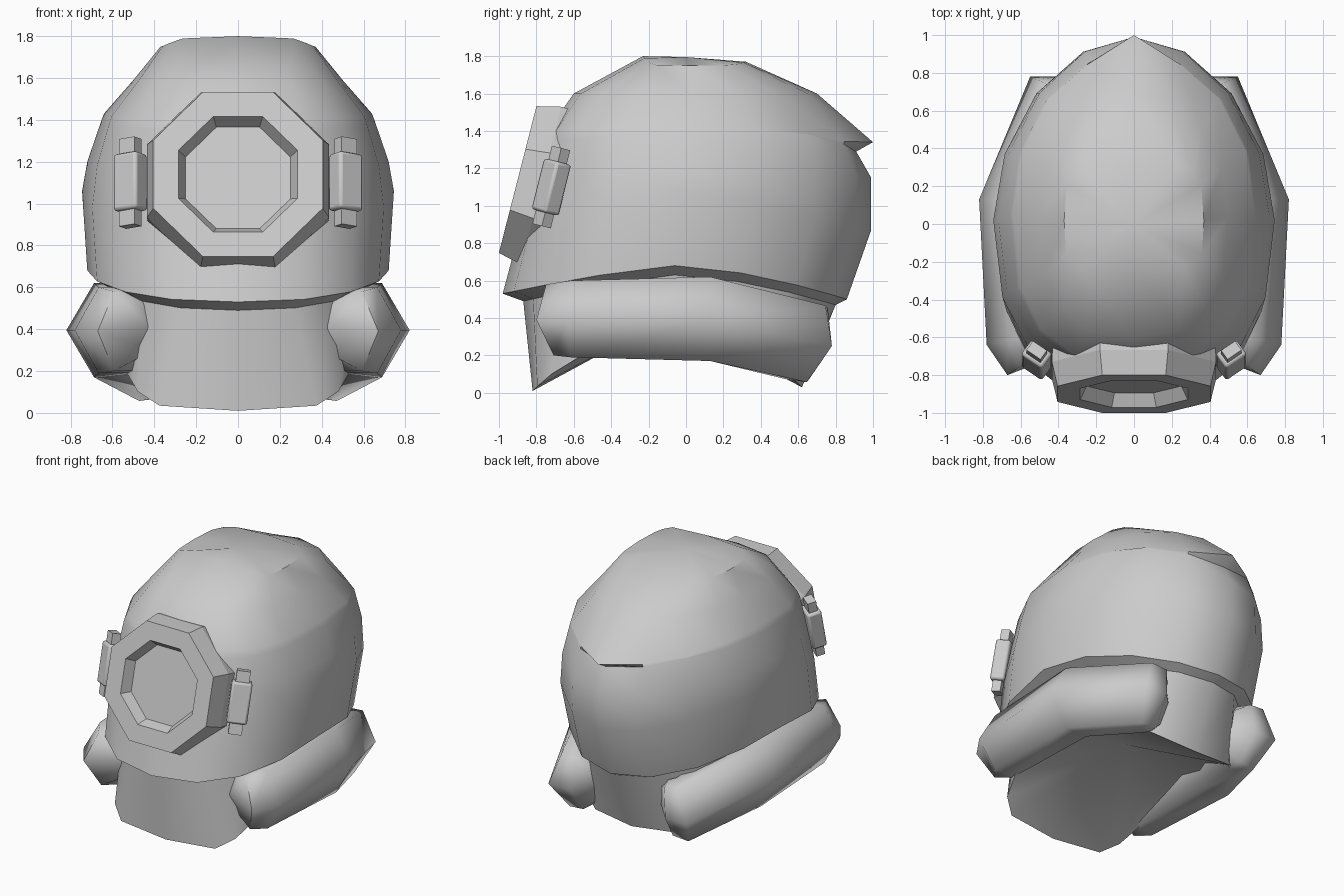
import bpy, bmesh, math
from mathutils import Vector, Matrix

if "Cube" in bpy.data.objects:
    bpy.data.objects.remove(bpy.data.objects["Cube"], do_unlink=True)

grey = bpy.data.materials.new("plain_grey")
grey.use_nodes = True
grey.diffuse_color = (0.6, 0.6, 0.6, 1)
grey.node_tree.nodes["Principled BSDF"].inputs["Base Color"].default_value = (0.6, 0.6, 0.6, 1)


def finish(name, bm, angle=None):
    """Turn a bmesh into a grey object, smoothed below the given angle."""
    bmesh.ops.recalc_face_normals(bm, faces=bm.faces)
    mesh = bpy.data.meshes.new(name)
    bm.to_mesh(mesh)
    bm.free()
    mesh.materials.append(grey)
    obj = bpy.data.objects.new(name, mesh)
    bpy.context.collection.objects.link(obj)
    if angle:
        bpy.ops.object.select_all(action='DESELECT')
        obj.select_set(True)
        bpy.context.view_layer.objects.active = obj
        bpy.ops.object.shade_smooth_by_angle(angle=math.radians(angle))
    return obj


def loft(rings, cap_start=False, cap_end=False, peak=None):
    """Bridge closed rings of equal point count; close the end flat or to a peak."""
    bm = bmesh.new()
    loops = [[bm.verts.new(p) for p in ring] for ring in rings]
    n = len(loops[0])
    for a, b in zip(loops, loops[1:]):
        for i in range(n):
            j = (i + 1) % n
            bm.faces.new((a[i], a[j], b[j], b[i]))
    if cap_start:
        bm.faces.new(loops[0])
    if cap_end:
        bm.faces.new(loops[-1])
    if peak:
        tip = bm.verts.new(peak)
        for i in range(n):
            bm.faces.new((loops[-1][i], loops[-1][(i + 1) % n], tip))
    return bm


def oval(front, side, back, front_pow=1.3, back_pow=1.6, front_exp=0.85, back_exp=1.0, n=16):
    """Egg-shaped ring through a front (y, z), side (x, y, z) and back (y, z).
    Exponents under one make that half squarer, over one more pointed."""
    w, ym, zm = side
    ring = []
    for i in range(n):
        t = 2 * math.pi * i / n
        c, s = math.cos(t), math.sin(t)
        (ye, ze), p, e = (back, back_pow, back_exp) if c > 0 else (front, front_pow, front_exp)
        k = abs(c) ** e
        x = math.copysign(w * abs(s) ** e, s)
        ring.append((x, ym + (ye - ym) * k, zm + (ze - zm) * k ** p))
    return ring


# Helmet dome: turned-in rim, walls, pointed rear lip, squarish crown
under_rim = oval((-0.87, 0.49), (0.62, -0.06, 0.63), (0.80, 0.47))
lip = oval((-0.74, 1.40), (0.64, 0.06, 1.43), (0.91, 1.33), back_pow=2, front_exp=0.75)
lip[0] = (0, 1.0, 1.34)
finish("helmet_dome", loft([
    under_rim,
    oval((-0.98, 0.53), (0.72, -0.06, 0.68), (0.86, 0.50)),
    oval((-0.90, 0.83), (0.745, 0.02, 1.06), (0.99, 0.87), back_exp=1.06),
    oval((-0.82, 1.15), (0.72, 0.03, 1.20), (0.99, 1.15), back_exp=1.06),
    oval((-0.76, 1.35), (0.655, 0.05, 1.39), (0.91, 1.29), back_pow=6, front_exp=0.75),
    lip,
    oval((-0.60, 1.60), (0.50, 0.04, 1.59), (0.70, 1.60), front_exp=0.75),
    oval((-0.23, 1.80), (0.37, 0.02, 1.75), (0.32, 1.77), front_pow=9, back_pow=6,
         front_exp=0.35, back_exp=0.5),
], peak=(0, 0, 1.795)), 45)

# Neck collar: broad skirt dipping at front and back, hollowed underneath
finish("neck_collar", loft([
    under_rim,
    oval((-0.82, 0.01), (0.55, -0.02, 0.28), (0.62, 0.03), front_pow=3, back_pow=2.5,
         front_exp=0.4, back_exp=0.6),
], peak=(0, -0.1, 0.40)), 40)

# Shoulder pads: six-sided tubes hooking in to the collar at both ends
SECTION = [(1, 0), (0.4, 1), (-0.4, 1), (-1, 0), (-0.4, -1), (0.4, -1)]


def pad_ring(centre, across, up, side):
    c, a, u = Vector(centre), Vector(across), Vector(up)
    pts = [c + a * p + u * q for p, q in SECTION]
    return [(p.x * side, p.y, p.z) for p in pts]


PAD = [
    ((0.40, -0.62, 0.40), (0.01, -0.08, 0), (0, 0, 0.10)),
    ((0.54, -0.68, 0.39), (0.13, -0.12, 0), (0, -0.02, 0.19)),
    ((0.59, -0.60, 0.395), (0.19, -0.04, 0), (0, 0, 0.205)),
    ((0.60, 0.13, 0.395), (0.22, 0.0, 0), (0, 0, 0.225)),
    ((0.42, 0.64, 0.27), (0.13, 0.14, -0.02), (0, 0.05, 0.205)),
    ((0.34, 0.66, 0.27), (0.04, 0.12, -0.02), (0, 0.05, 0.19)),
    ((0.22, 0.56, 0.29), (0.0, 0.06, 0), (0, 0.02, 0.10)),
]
for side, label in ((1, "left"), (-1, "right")):
    rings = [pad_ring(*r, side) for r in PAD]
    finish(label + "_shoulder_pad", loft(rings, True, True), 70)

# Porthole: tilted octagonal bezel with recessed pane
normal = Vector((0, -0.969, 0.248))
tilt_up = Vector((0, 0.248, 0.969))
centre = Vector((0, -0.90, 1.14))


def octagon(offset, apothem):
    r = apothem / math.cos(math.pi / 8)
    angles = [math.pi / 8 + k * math.pi / 4 for k in range(8)]
    return [centre + normal * offset + Vector((r * math.cos(t), 0, 0))
            + tilt_up * (r * math.sin(t)) for t in angles]


finish("porthole", loft([octagon(-0.45, 0.42), octagon(-0.13, 0.435), octagon(0, 0.405),
                         octagon(0, 0.285), octagon(-0.07, 0.25)], True, True))

# Clasps either side of the porthole: a barrel on a longer pin
for side, label in ((1, "left"), (-1, "right")):
    place = (Matrix.Translation((0.515 * side, -0.72, 1.10))
             @ Matrix.Rotation(math.radians(-14), 4, 'X')
             @ Matrix.Rotation(math.radians(35 * side), 4, 'Z'))
    for part, size in (("barrel", (0.135, 0.10, 0.28)), ("pin", (0.09, 0.06, 0.43))):
        bm = bmesh.new()
        bmesh.ops.create_cube(bm, size=1, matrix=place @ Matrix.Diagonal((*size, 1)))
        box = finish(f"{label}_clasp_{part}", bm, 30)
        if part == "barrel":
            soft = box.modifiers.new("soft_edges", 'BEVEL')
            soft.width = 0.015
            soft.segments = 2
